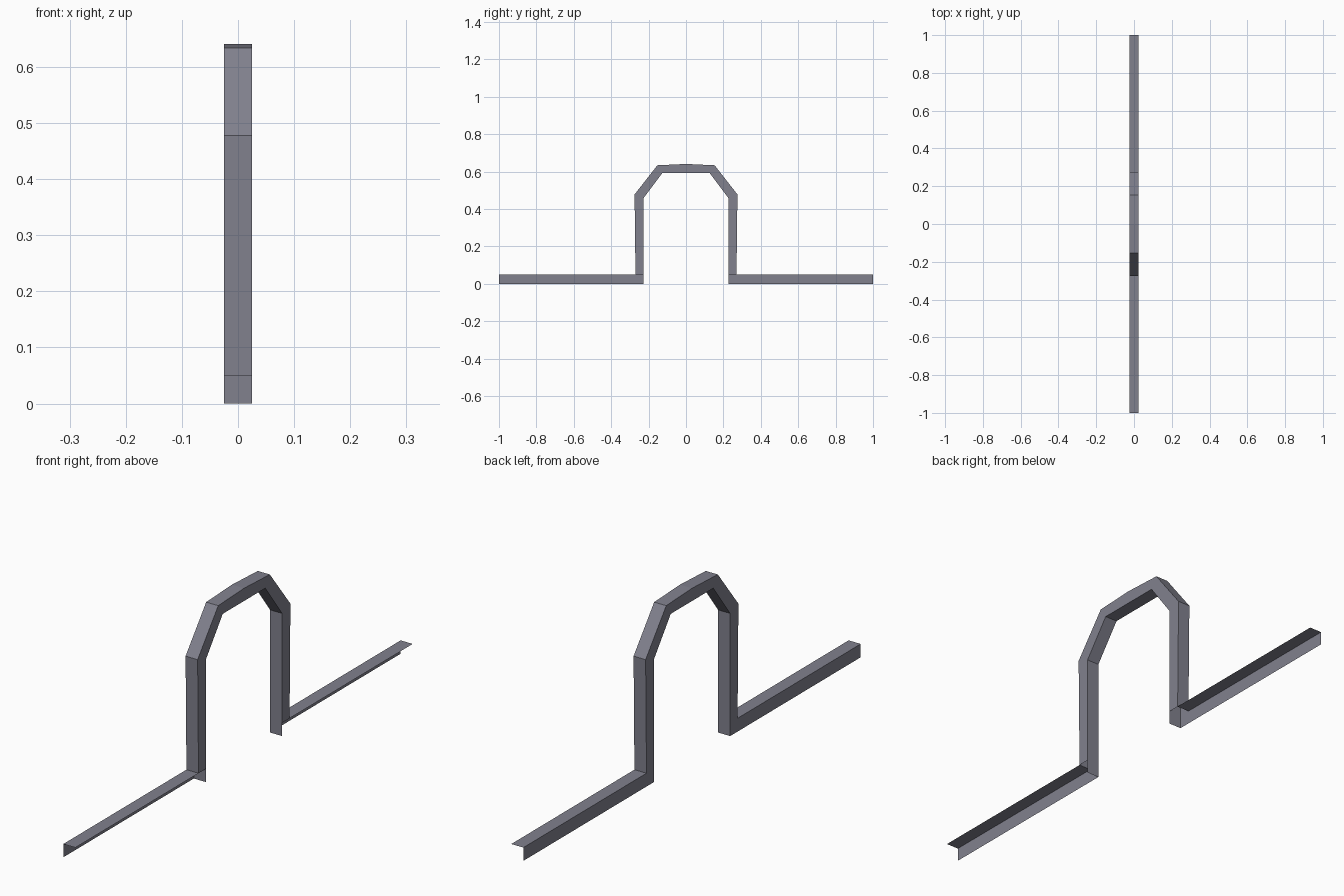
import bpy, bmesh
from mathutils import Vector

if "Cube" in bpy.data.objects:
    bpy.data.objects.remove(bpy.data.objects["Cube"])

W = 0.025          # half width of the bar in x
H = 0.05           # flange height

mat = bpy.data.materials.new("steel grey")
mat.diffuse_color = (0.22, 0.22, 0.27, 1)
mat.use_nodes = True
mat.node_tree.nodes["Principled BSDF"].inputs["Base Color"].default_value = mat.diffuse_color


def build(name, faces):
    """faces: list of (corner points, outward direction); mirrored front to back"""
    bm = bmesh.new()
    for pts, out in faces:
        f = bm.faces.new([bm.verts.new(p) for p in pts])
        f.normal_update()
        if f.normal.dot(Vector(out)) < 0:
            f.normal_flip()
    bmesh.ops.remove_doubles(bm, verts=bm.verts, dist=1e-5)
    me = bpy.data.meshes.new(name)
    bm.to_mesh(me)
    bm.free()
    me.materials.append(mat)
    ob = bpy.data.objects.new(name, me)
    bpy.context.collection.objects.link(ob)
    m = ob.modifiers.new("mirror", 'MIRROR')
    m.use_axis = (False, True, False)
    m.use_clip = True
    return ob


def strip(a, b, out):
    """sheet spanning the full width between two (y, z) points"""
    return ([(-W, *a), (W, *a), (W, *b), (-W, *b)], out)


# Half profiles of the arch, (y, z), front side
outer = [(-0.27, H), (-0.275, 0.478), (-0.153, 0.634), (0, 0.641)]
inner = [(-0.226, H), (-0.226, 0.46), (-0.126, 0.593), (0, 0.593)]

# Arch: hollow box tube, open at the feet
arch = []
for i in range(3):
    o0, o1, n0, n1 = outer[i], outer[i + 1], inner[i], inner[i + 1]
    d = (0, -(o1[1] - o0[1]), o1[0] - o0[0])
    arch.append(strip(o0, o1, d))
    arch.append(strip(n0, n1, (0, -d[1], -d[2])))
    for x in (-W, W):
        arch.append(([(x, *o0), (x, *o1), (x, *n1), (x, *n0)], (x, 0, 0)))
# inner sheet runs on down to the floor
arch.append(strip((-0.226, 0), (-0.226, H), (0, 1, 0)))
build("arch", arch)

# Floor rails: L-shaped angle strips
build("floor_rail", [
    strip((-1, H), (-0.27, H), (0, 0, 1)),
    ([(-W, -1, 0), (-W, -0.226, 0), (-W, -0.226, H), (-W, -0.27, H), (-W, -1, H)], (-1, 0, 0)),
])
